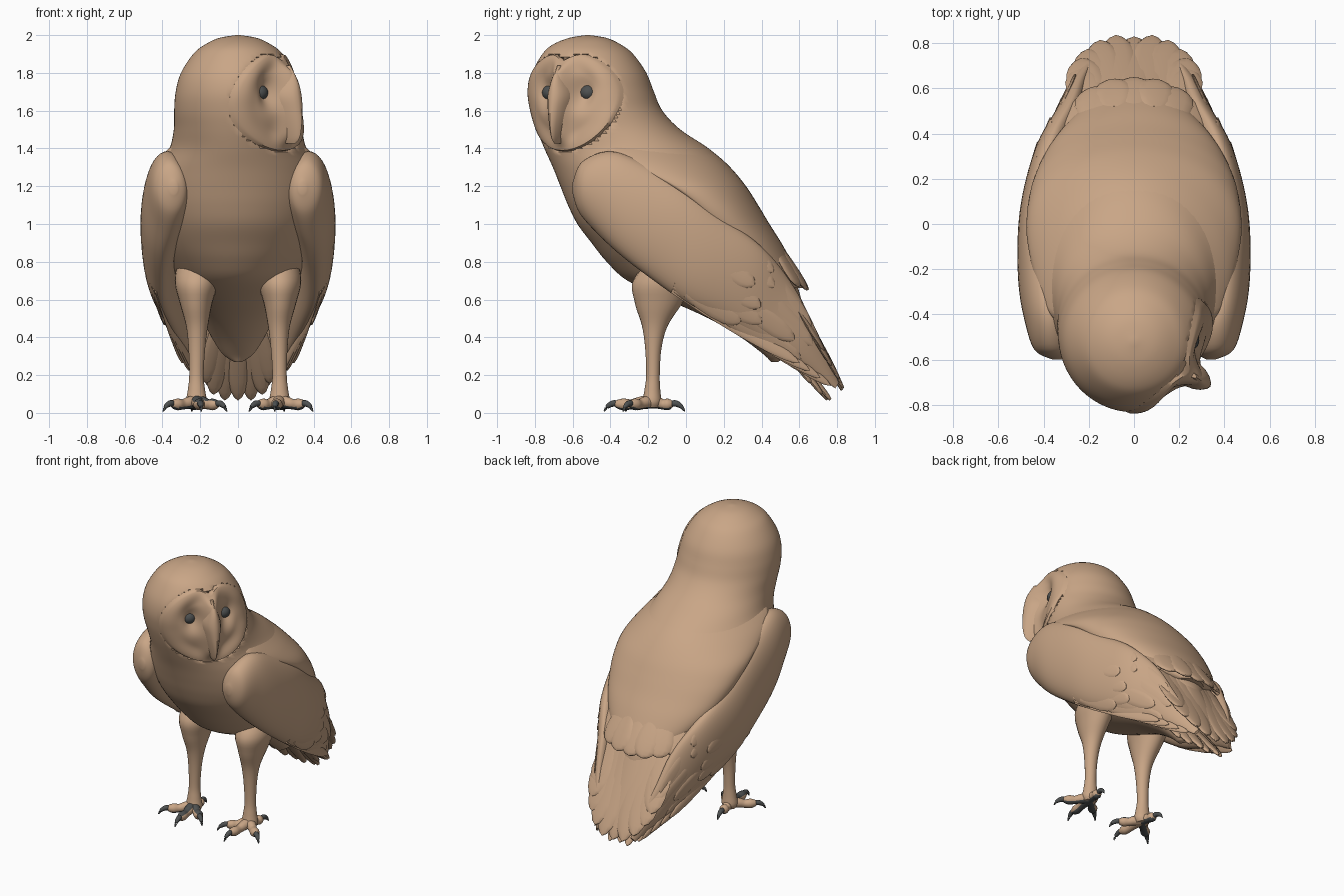
import bpy, bmesh, math
from mathutils import Vector as V

if "Cube" in bpy.data.objects:
    bpy.data.objects.remove(bpy.data.objects["Cube"])


def material(name, rgb):
    m = bpy.data.materials.new(name)
    m.diffuse_color = (*rgb, 1)
    m.use_nodes = True
    m.node_tree.nodes["Principled BSDF"].inputs["Base Color"].default_value = m.diffuse_color
    return m


TAN = material("tan_plumage", (0.585, 0.38, 0.24))
DARK = material("dark_horn", (0.075, 0.08, 0.08))


def spline(rows, n=5):
    """Catmull-Rom interpolation through rows of numbers."""
    out = []
    for i in range(len(rows) - 1):
        p = [rows[max(0, min(len(rows) - 1, i + k))] for k in (-1, 0, 1, 2)]
        for j in range(n):
            t = j / n
            out.append([b + 0.5 * t * (c - a + t * (2*a - 5*b + 4*c - d + t * (3*(b - c) + d - a)))
                        for a, b, c, d in zip(*p)])
    return out + [list(rows[-1])]


def ring(c, a, b, n=32):
    return [c + a * math.cos(2*math.pi*i/n) + b * math.sin(2*math.pi*i/n) for i in range(n)]


def build(name, lofts, mat=TAN, mirror=False, sole=False):
    """Skin one or more stacks of rings into one object."""
    bm = bmesh.new()
    for rings in lofts:
        vs = [[bm.verts.new(p) for p in r] for r in rings]
        n = len(vs[0])
        for a, b in zip(vs, vs[1:]):
            for i in range(n):
                bm.faces.new((a[i], a[(i+1) % n], b[(i+1) % n], b[i]))
        bm.faces.new(vs[0])
        bm.faces.new(vs[-1])
    if mirror:
        geo = bmesh.ops.duplicate(bm, geom=bm.verts[:] + bm.edges[:] + bm.faces[:])["geom"]
        for v in geo:
            if isinstance(v, bmesh.types.BMVert):
                v.co.x *= -1
    bmesh.ops.recalc_face_normals(bm, faces=bm.faces[:])
    bm.normal_update()
    if sole:  # dark underside of the feet
        for f in bm.faces:
            f.material_index = int(f.normal.z < -0.55)
    me = bpy.data.meshes.new(name)
    bm.to_mesh(me)
    bm.free()
    me.materials.append(mat)
    if sole:
        me.materials.append(DARK)
    ob = bpy.data.objects.new(name, me)
    bpy.context.collection.objects.link(ob)
    bpy.ops.object.select_all(action='DESELECT')
    ob.select_set(True)
    bpy.context.view_layer.objects.active = ob
    bpy.ops.object.shade_smooth_by_angle(angle=math.radians(45))
    return ob


def tube(rows, n=16, steps=5):
    """Rings along a path of (x, y, z, radius)."""
    rows = spline(rows, steps)
    out = []
    for i, r in enumerate(rows):
        d = V(rows[min(i+1, len(rows)-1)][:3]) - V(rows[max(i-1, 0)][:3])
        a = d.cross(V((0.31, 0.2, 0.93) if abs(d.normalized().z) < 0.8 else (0, 1, 0))).normalized()
        b = d.cross(a).normalized()
        out.append(ring(V(r[:3]), a * r[3], b * r[3], n))
    return out


def feather(base, tip, width, normal, thick=0.009):
    base, tip = V(base), V(tip)
    d = (tip - base).normalized()
    side = d.cross(V(normal)).normalized()
    up = side.cross(d)
    prof = [(0, .5), (.25, .85), (.55, 1), (.78, .93), (.9, .7), (.97, .4), (1, .05)]
    return [ring(base.lerp(tip, t), side * width * w, up * thick * (0.35 + 0.65 * w), 12) for t, w in prof]


# Body and head: horizontal sections of (z, front y, back y, half width)
BODY = spline([
    (2.0, -.53, -.51, .01), (1.985, -.62, -.42, .10), (1.95, -.705, -.345, .175), (1.9, -.76, -.28, .237),
    (1.8, -.815, -.21, .302), (1.7, -.833, -.17, .33), (1.6, -.82, -.125, .338), (1.5, -.79, -.03, .34),
    (1.4, -.75, .12, .362), (1.3, -.705, .23, .415), (1.2, -.665, .31, .45), (1.1, -.625, .37, .46),
    (1.0, -.575, .43, .45), (.9, -.5, .49, .43), (.8, -.42, .54, .38), (.7, -.31, .58, .32),
    (.6, -.1, .61, .24), (.5, .12, .62, .19), (.4, .29, .6, .14), (.31, .41, .53, .08), (.27, .45, .49, .02)], 5)

# Facing frame of the turned head
YAW = math.radians(57)
FWD = V((math.sin(YAW), -math.cos(YAW), 0))
LAT = V((math.cos(YAW), math.sin(YAW), 0))
HEAD = V((0, -.5, 0))
FZ = 1.66


def face_point(f, l, z):
    return HEAD + FWD * f + LAT * l + V((0, 0, z))


def head_depth(l, z):
    """Forward distance to the head surface at a lateral offset and height."""
    for a, b in zip(BODY, BODY[1:]):
        if b[0] <= z <= a[0]:
            t = (a[0] - z) / max(a[0] - b[0], 1e-6)
            _, yf, yb, hw = [p + (q - p) * t for p, q in zip(a, b)]
            break
    cy, ay = (yf + yb) / 2, (yb - yf) / 2
    px, py = LAT.x * l / hw, (HEAD.y + LAT.y * l - cy) / ay
    dx, dy = FWD.x / hw, FWD.y / ay
    A, B, C = dx*dx + dy*dy, px*dx + py*dy, px*px + py*py - 1
    return (-B + math.sqrt(max(B*B - A*C, 0))) / A


def face_radius(phi):
    """Heart-shaped outline of the facial disc."""
    c, s = math.cos(phi), math.sin(phi)
    r = 1 / math.sqrt((c / .295)**2 + (s / (.25 if s > 0 else .27))**2)
    return r - .045 * math.exp(-((phi - math.pi/2) / .22)**2)


def smooth(x):
    x = max(0, min(1, x))
    return x * x * (3 - 2 * x)


body = []
for z, yf, yb, hw in BODY:
    pts = ring(V((0, (yf + yb) / 2, z)), V((hw, 0, 0)), V((0, (yb - yf) / 2, 0)), 96)
    for p in pts:  # hollow behind the facial disc
        rel = p - HEAD
        l, dz = rel.dot(LAT), z - FZ
        if rel.dot(FWD) > 0 and z > 1.3:
            t = math.hypot(l, dz) / face_radius(math.atan2(dz, l) % (2*math.pi))
            p -= FWD * .16 * smooth((1.02 - t) / .17)
    body.append(pts)
build("body_and_head", [body])

# Facial disc: rim, eye hollows and central ridge
disc = []
for k in [1.05] + [1 - i / 24 for i in range(24)] + [.01]:
    loop = []
    for i in range(80):
        phi = 2 * math.pi * i / 80
        r = face_radius(phi) * k
        l, dz = r * math.cos(phi), r * math.sin(phi)
        f = head_depth(l, FZ + dz) + .012
        if k > 1:
            f -= .05
        f -= .03 * smooth((1 - k) / .35)
        f -= .06 * math.exp(-((abs(l) - .115) / .06)**2 - ((dz - .04) / .085)**2)
        f += .06 * math.exp(-(l / .05)**2) * smooth((1 - k) / .35)
        loop.append(face_point(f, l, FZ + dz))
    disc.append(loop)
build("facial_disc", [disc])

# Beak wedge: (z, half width, centre depth, forward reach)
BEAK = spline([(1.84, .015, .26, .07), (1.76, .04, .27, .105), (1.68, .062, .27, .125), (1.6, .052, .27, .133),
               (1.52, .034, .27, .132), (1.455, .016, .28, .108), (1.425, .004, .3, .06)], 4)
build("beak", [[ring(face_point(f, 0, z), LAT * w, FWD * e, 20) for z, w, f, e in BEAK]])

# Eyes
eyes = []
for s in (-1, 1):
    c = face_point(.21, .119 * s, 1.695)
    eyes.append([ring(c + V((0, 0, .044 * math.cos(a))), V((.048 * math.sin(a), 0, 0)),
                      V((0, .048 * math.sin(a), 0)), 24) for a in [.02 + (math.pi - .04) * i / 14 for i in range(15)]])
build("eyes", eyes, DARK)

# Folded wings: upper edge x, y, z, lower edge x, y, z, half thickness
WING = spline([
    (.34, -.60, 1.22, .34, -.60, 1.16, .02), (.36, -.55, 1.33, .35, -.565, 1.06, .085),
    (.375, -.40, 1.385, .37, -.47, .95, .11), (.40, -.22, 1.32, .40, -.34, .83, .11),
    (.43, 0, 1.18, .41, -.17, .70, .095), (.41, .2, 1.03, .40, .02, .57, .09),
    (.36, .4, .88, .35, .24, .455, .08), (.28, .55, .70, .30, .43, .36, .06),
    (.23, .67, .48, .24, .6, .26, .04), (.13, .81, .16, .15, .79, .13, .01)], 6)


def wing_point(s, ang, lift=0.0):
    w = WING[int(round(s * (len(WING) - 1)))]
    u, l = V(w[:3]), V(w[3:6])
    return (u + l) / 2 + (u - l) / 2 * math.cos(ang) + V((w[6] * math.sin(ang) + lift, 0, 0))


build("wings", [[ring((V(w[:3]) + V(w[3:6])) / 2, (V(w[:3]) - V(w[3:6])) / 2, V((w[6], 0, 0)), 40)
                 for w in WING]], mirror=True)

# Mantle over the back: (z, side line y, back y, half width)
MANTLE = spline([(1.44, -.38, .05, .32), (1.38, -.36, .145, .385), (1.3, -.23, .235, .44), (1.2, -.05, .318, .475),
                 (1.1, .08, .382, .468), (1.0, .18, .442, .44), (.9, .28, .505, .39), (.8, .38, .56, .315),
                 (.72, .47, .60, .22), (.66, .56, .63, .10)], 5)
mantle = []
for z, yl, yb, hw in MANTLE:
    r = ring(V((0, 0, 0)), V((1, 0, 0)), V((0, 1, 0)), 64)
    mantle.append([V((hw * p.x, yl + (yb - yl) * p.y * (1 if p.y > 0 else .3), z)) for p in r])
build("mantle", [mantle])

# Low wing coverts and flight feathers
rows = []
for s0, s1, width, count in ((.54, .72, .055, 6), (.62, .88, .055, 4)):
    for i in range(count):
        ang = .7 + 1.8 * i / (count - 1)
        rows.append(feather(wing_point(s0, ang, -.008), wing_point(s1 + .03 * math.sin(i * 2.1), ang, .003), width,
                            (math.sin(ang) + .4, .2, .5 * math.cos(ang))))
for i in range(4):  # long primaries along the lower edge
    rows.append(feather(wing_point(.5, 2.75 - .12 * i, -.012),
                        V((.29 - .035 * i, .60 + .055 * i, .265 - .04 * i)), .038, (1, 0, .2)))
build("wing_feathers", rows, mirror=True)

# Scalloped hem below the mantle
hem = []
for x, y, z in ((0, .645, .65), (.1, .637, .655), (.19, .60, .67), (.27, .54, .68), (.34, .46, .71), (.39, .36, .76)):
    for s in ((1, -1) if x else (1,)):
        hem.append(feather((x * .9 * s, y - .125, z + .2), (x * s, y, z), .085, (x * 1.6 * s, .85, .45), .016))
build("back_hem_feathers", hem)

# Tail fan over shorter under-tail feathers
fan = []
for x, y, z in ((0, .825, .12), (.08, .832, .13), (.15, .81, .18), (.205, .77, .25), (.235, .73, .33), (.24, .69, .40)):
    for s in ((1, -1) if x else (1,)):
        fan.append(feather((x * .75 * s, .52 - x * .2, .76), (x * s, y, z), .085, (x * .6 * s, .9, .4), .015))
for x, y, z in ((0, .75, .07), (.07, .765, .07), (.13, .72, .10), (.17, .66, .16)):
    for s in ((1, -1) if x else (1,)):
        fan.append(feather((x * .5 * s, .4, .52), (x * s, y, z), .055, (x * s, .8, .6), .018))
build("tail_feathers", fan)

# Legs: (x, y, z, half width x, half depth y)
LEG = spline([(.21, -.02, .84, .10, .15), (.22, -.115, .70, .115, .165), (.222, -.145, .58, .086, .125),
              (.217, -.165, .46, .058, .068), (.218, -.173, .34, .044, .043), (.22, -.175, .2, .038, .036),
              (.22, -.178, .12, .046, .042), (.22, -.18, .06, .055, .05), (.22, -.18, .028, .04, .04)], 5)
build("legs", [[ring(V((x, y, z)), V((a, 0, 0)), V((0, b, 0)), 24) for x, y, z, a, b in LEG]], mirror=True)

# Toes and curved talons
toes, claws = [], []
root = V((.22, -.185, 0))
for ang, length in ((-50, .135), (-6, .175), (50, .155), (172, .105)):
    d = V((math.sin(math.radians(ang)), -math.cos(math.radians(ang)), 0))
    toes.append(tube([(*(root + d * length * t + V((0, 0, z))), r) for t, z, r in
                      ((0, .06, .038), (.35, .053, .032), (.6, .045, .027), (.85, .045, .031), (1.05, .047, .021),
                       (1.12, .047, .008))]))
    claws.append(tube([(*(root + d * (length + o) + V((0, 0, z))), r) for o, z, r in
                       ((-.01, .045, .016), (.025, .05, .017), (.055, .035, .012), (.075, .008, .003))], 10))
build("toes", toes, mirror=True, sole=True)
build("talons", claws, DARK, mirror=True)
